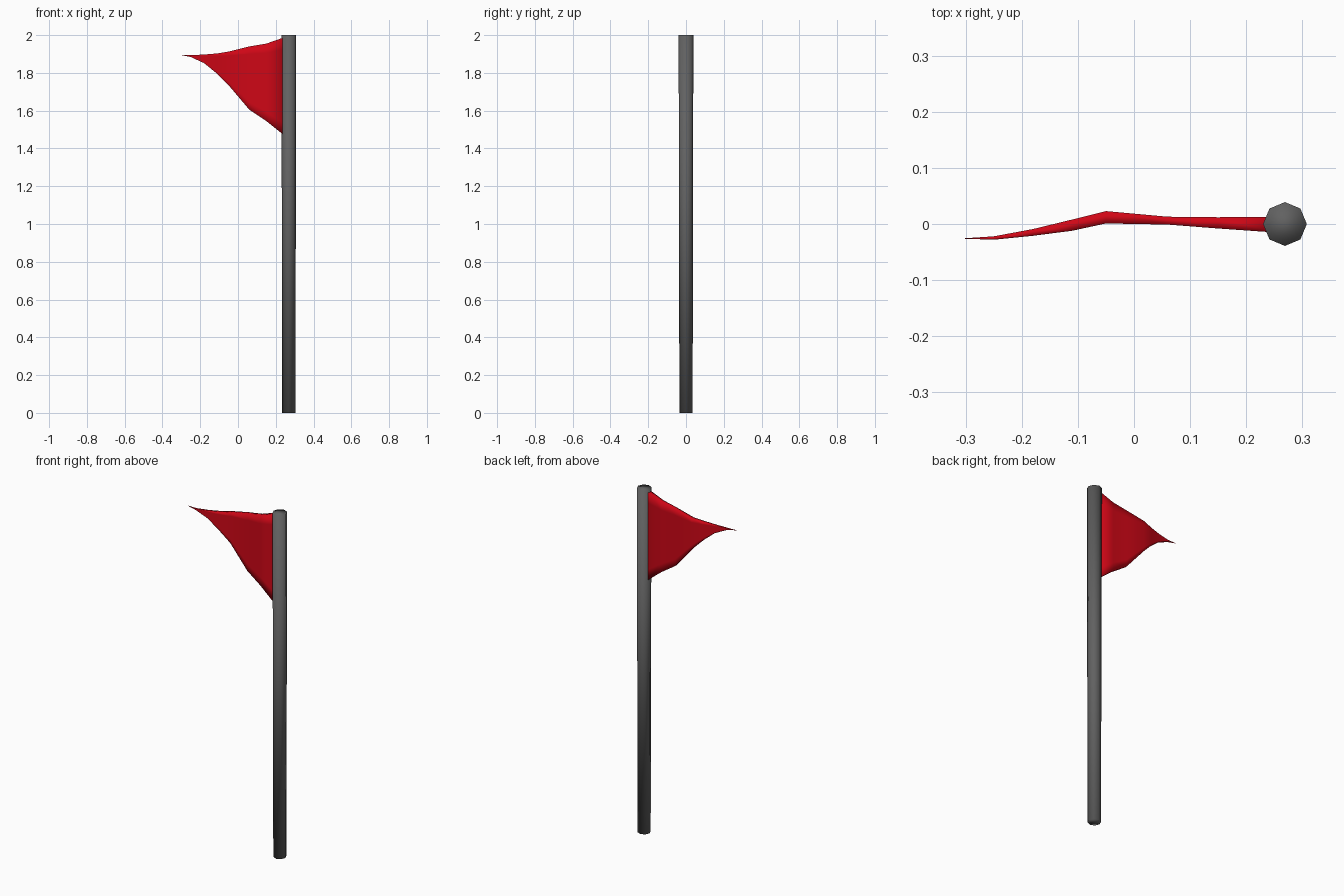
import bpy, bmesh

if "Cube" in bpy.data.objects:
    bpy.data.objects.remove(bpy.data.objects["Cube"])


def paint(obj, name, rgb):
    mat = bpy.data.materials.new(name)
    mat.diffuse_color = (*rgb, 1)
    mat.use_nodes = True
    mat.node_tree.nodes["Principled BSDF"].inputs["Base Color"].default_value = mat.diffuse_color
    obj.data.materials.append(mat)


# Pole: eight-sided, very slightly wider at the top, smooth all over
bpy.ops.mesh.primitive_cone_add(vertices=8, radius1=0.035, radius2=0.039, depth=2,
                                location=(0.269, 0, 1))
pole = bpy.context.object
pole.name = "pole"
bpy.ops.object.shade_smooth()
paint(pole, "dark_grey", (0.12, 0.12, 0.12))

# Pennant stations: x, top z, bottom z, middle y, half thickness
stations = [
    (0.250, 1.990, 1.465, -0.001, 0.014),
    (0.150, 1.955, 1.545, 0.002, 0.010),
    (0.060, 1.940, 1.605, 0.006, 0.007),
    (-0.050, 1.913, 1.735, 0.012, 0.011),
    (-0.110, 1.903, 1.795, -0.002, 0.010),
    (-0.180, 1.897, 1.852, -0.015, 0.006),
    (-0.250, 1.894, 1.884, -0.025, 0.003),
]
# Heights of the rows up the cloth: close to the edges, so only the hems shade round
rows = (0, 0.12, 0.88, 1)
bm = bmesh.new()
rings = []
for x, top, bottom, y, t in stations:
    front = [(x, y - t, bottom + (top - bottom) * r) for r in rows]
    back = [(x, y + t, p[2]) for p in reversed(front)]
    rings.append([bm.verts.new(p) for p in front + back])
tip = bm.verts.new((-0.310, -0.026, 1.896))
n = len(rings[0])
for a, b in zip(rings, rings[1:]):
    for i in range(n):
        j = (i + 1) % n
        bm.faces.new((a[i], a[j], b[j], b[i]))
for i in range(n):
    bm.faces.new((rings[-1][i], rings[-1][(i + 1) % n], tip))
bm.faces.new(rings[0])
bmesh.ops.recalc_face_normals(bm, faces=bm.faces)
for f in bm.faces:
    f.smooth = True
mesh = bpy.data.meshes.new("pennant")
bm.to_mesh(mesh)
bm.free()
pennant = bpy.data.objects.new("pennant", mesh)
bpy.context.collection.objects.link(pennant)
paint(pennant, "red_cloth", (0.62, 0.002, 0.008))
